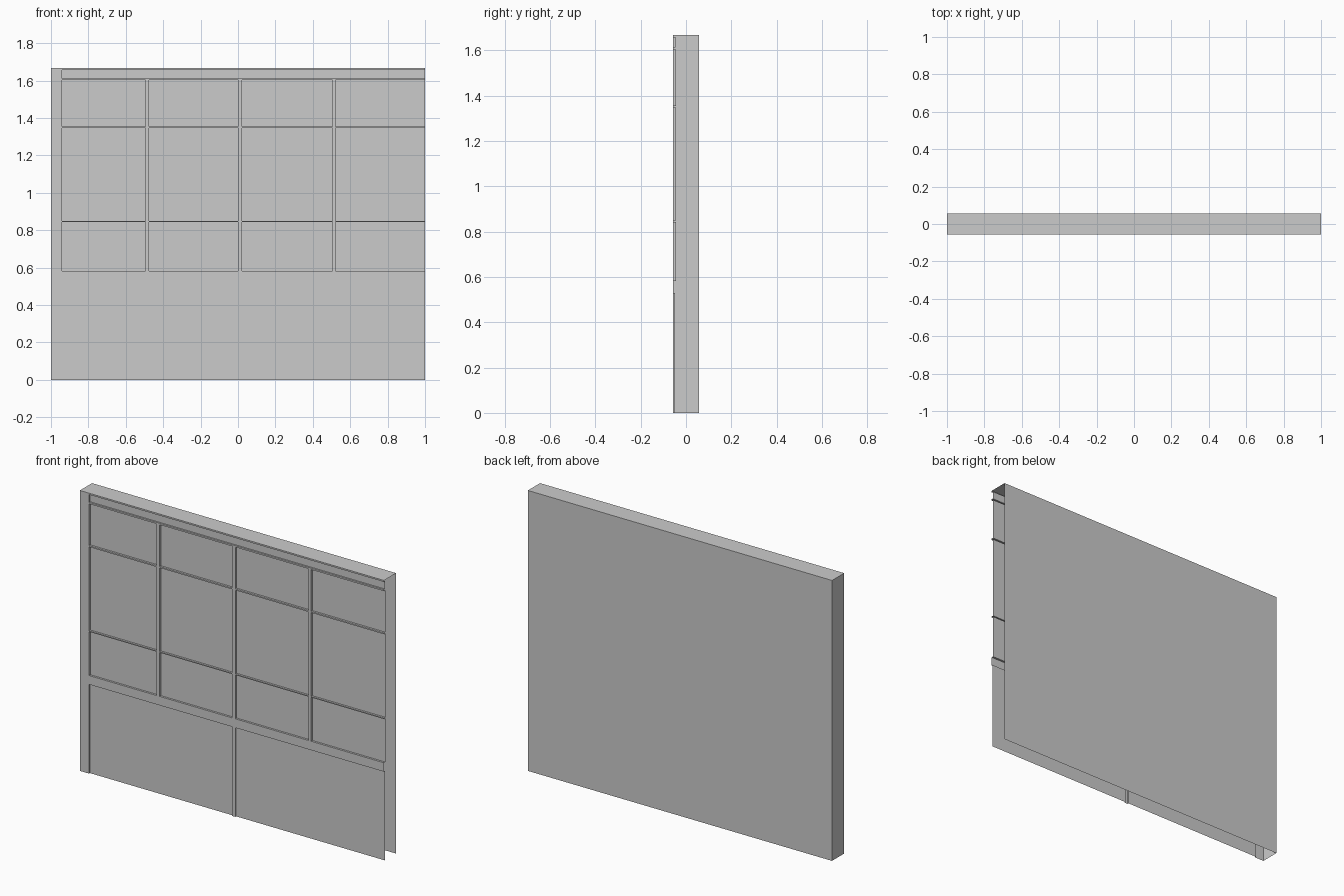
import bpy

if "Cube" in bpy.data.objects:
    bpy.data.objects.remove(bpy.data.objects["Cube"])

W, D, H = 1.0, 0.057, 1.667      # half width, half depth, height
FRONT = -D


def sheet_object(name, quads):
    """Mesh object from separate quads, welded where corners meet."""
    verts = [v for q in quads for v in q]
    faces = [tuple(range(i, i + 4)) for i in range(0, len(verts), 4)]
    mesh = bpy.data.meshes.new(name)
    mesh.from_pydata(verts, [], faces)
    obj = bpy.data.objects.new(name, mesh)
    bpy.context.collection.objects.link(obj)
    weld = obj.modifiers.new("weld", 'WELD')
    weld.merge_threshold = 0.0005
    return obj


def front_quad(x0, x1, z0, z1, y=FRONT):
    return [(x0, y, z0), (x1, y, z0), (x1, y, z1), (x0, y, z1)]


def recess(x0, x1, z0, z1, depth):
    """Set-back panel with reveals; left open at the right end and the base."""
    a, b = FRONT, FRONT + depth
    quads = [front_quad(x0, x1, z0, z1, b),
             [(x0, a, z0), (x0, b, z0), (x0, b, z1), (x0, a, z1)],
             [(x0, a, z1), (x0, b, z1), (x1, b, z1), (x1, a, z1)]]
    if x1 < W:
        quads.append([(x1, b, z0), (x1, a, z0), (x1, a, z1), (x1, b, z1)])
    if z0 > 0:
        quads.append([(x0, b, z0), (x0, a, z0), (x1, a, z0), (x1, b, z0)])
    return quads


left = -0.94
columns = [(left, -0.495), (-0.475, 0.0), (0.022, 0.505), (0.52, W)]
rows = [(0.583, 0.843), (0.849, 1.347), (1.355, 1.603)]
bays = [(left, 0.0), (0.022, W)]
base_top, sign_z = 0.53, (1.612, 1.658)

# Back, left end and top of the wall shell (base and right end are open)
sheet_object("wall_shell", [
    [(W, D, 0), (-W, D, 0), (-W, D, H), (W, D, H)],
    [(-W, D, 0), (-W, -D, 0), (-W, -D, H), (-W, D, H)],
    [(-W, -D, H), (W, -D, H), (W, D, H), (-W, D, H)]])

# Recessed window panes
sheet_object("window_panes", [q for x in columns for z in rows
                              for q in recess(*x, *z, 0.012)])

# Recessed lower panels
sheet_object("lower_panels", [q for x in bays
                              for q in recess(*x, 0, base_top, 0.008)])

# Long recessed strip along the top
sheet_object("top_strip", recess(left, W, *sign_z, 0.010))

# Flush frame: left post, full-width rails, mullions and thin glazing bars
frame = [front_quad(-W, left, 0, H),
         front_quad(left, W, base_top, rows[0][0]),
         front_quad(left, W, rows[-1][1], sign_z[0]),
         front_quad(left, W, sign_z[1], H),
         front_quad(bays[0][1], bays[1][0], 0, base_top)]
for (_, a), (b, _) in zip(columns, columns[1:]):
    frame.append(front_quad(a, b, rows[0][0], rows[-1][1]))
for (_, a), (b, _) in zip(rows, rows[1:]):
    frame += [front_quad(*x, a, b) for x in columns]
sheet_object("facade_frame", frame)
